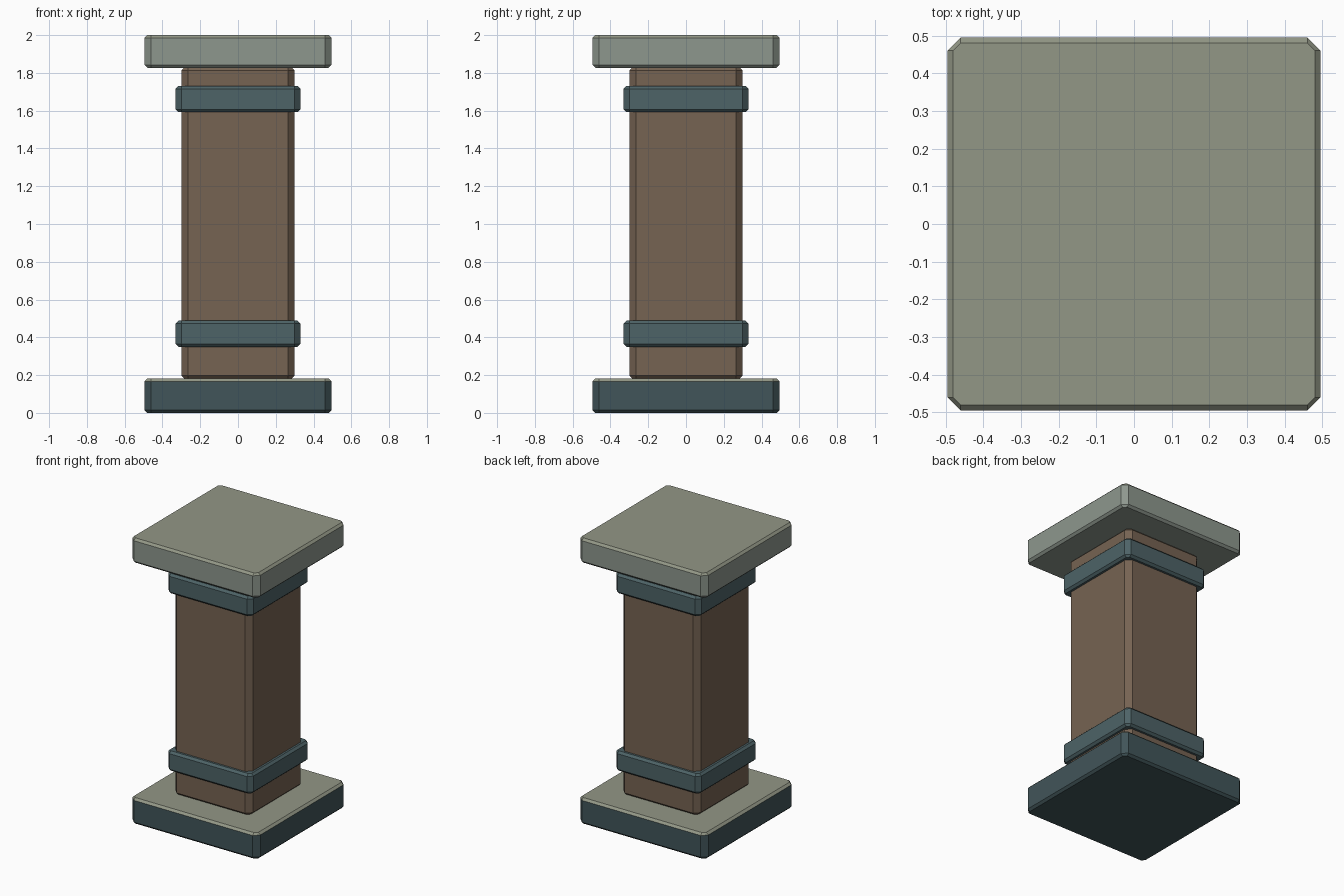
import bpy, bmesh

if "Cube" in bpy.data.objects:
    bpy.data.objects.remove(bpy.data.objects["Cube"])


def material(name, rgb):
    m = bpy.data.materials.new(name)
    m.diffuse_color = (*rgb, 1)
    m.use_nodes = True
    m.node_tree.nodes["Principled BSDF"].inputs["Base Color"].default_value = m.diffuse_color
    return m


WOOD = material("brown", (0.18, 0.125, 0.085))
BAND = material("dark_teal", (0.075, 0.125, 0.135))
BASE = material("deep_teal", (0.053, 0.09, 0.10))
STONE = material("pale_grey_green", (0.27, 0.31, 0.27))
TOP = material("pale_olive", (0.29, 0.31, 0.24))


def ring(bm, half, flat, z):
    """Square outline with clipped corners."""
    pts = [(half, -flat), (half, flat), (flat, half), (-flat, half),
           (-half, flat), (-half, -flat), (-flat, -half), (flat, -half)]
    return [bm.verts.new((x, y, z)) for x, y in pts]


def block(name, half, flat, z0, z1, side, top=None, bevel=0.015):
    """Clipped-corner block with chamfered top and bottom edges."""
    bm = bmesh.new()
    rings = [ring(bm, half - bevel, flat, z0), ring(bm, half, flat, z0 + bevel),
             ring(bm, half, flat, z1 - bevel), ring(bm, half - bevel, flat, z1)]
    bm.faces.new(rings[0][::-1])
    cap = bm.faces.new(rings[3])
    if top:
        cap.material_index = 1
    for level, (a, b) in enumerate(zip(rings, rings[1:])):
        for i in range(8):
            j = (i + 1) % 8
            f = bm.faces.new((a[i], a[j], b[j], b[i]))
            if top and level == 2:
                f.material_index = 1
    bmesh.ops.recalc_face_normals(bm, faces=bm.faces)
    me = bpy.data.meshes.new(name)
    bm.to_mesh(me)
    bm.free()
    me.materials.append(side)
    if top:
        me.materials.append(top)
    ob = bpy.data.objects.new(name, me)
    bpy.context.collection.objects.link(ob)
    return ob


# Plinth and capital slabs
block("base_slab", 0.495, 0.46, 0.0, 0.182, BASE, TOP)
block("top_slab", 0.495, 0.46, 1.827, 2.0, STONE, TOP)

# Shaft between the slabs
block("shaft", 0.30, 0.265, 0.182, 1.827, WOOD)

# Bands around the shaft
for name, z in (("lower_band", 0.35), ("upper_band", 1.592)):
    block(name, 0.33, 0.30, z, z + 0.139, BAND)
